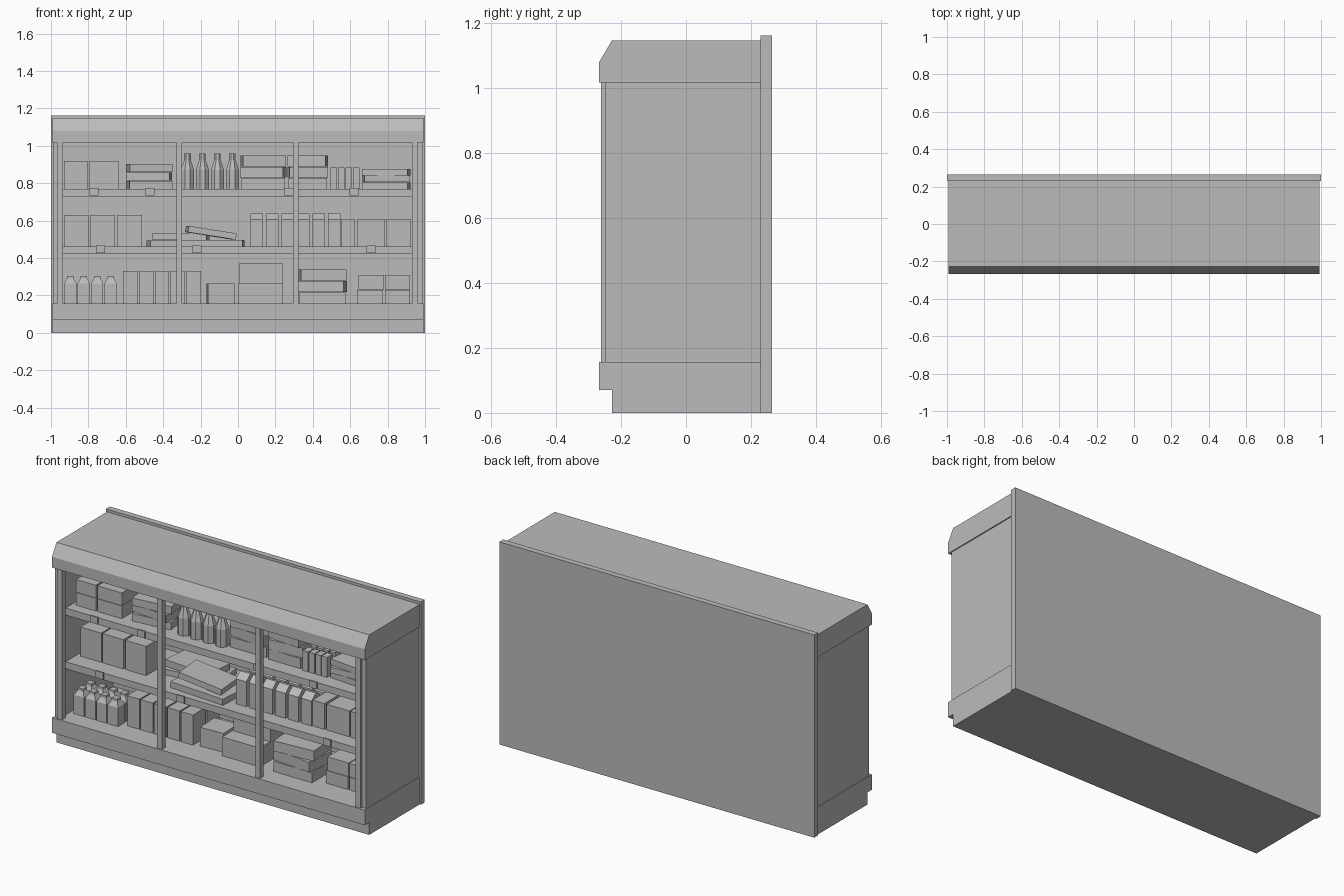
import bpy, bmesh, math
from mathutils import Matrix

cube = bpy.data.objects.get("Cube")
if cube:
    bpy.data.objects.remove(cube, do_unlink=True)

grey = bpy.data.materials.new("plain grey")
grey.use_nodes = True
GREY = (0.5, 0.5, 0.5, 1)
grey.diffuse_color = GREY
grey.node_tree.nodes["Principled BSDF"].inputs["Base Color"].default_value = GREY


def finish(name, bm):
    bmesh.ops.recalc_face_normals(bm, faces=bm.faces)
    mesh = bpy.data.meshes.new(name)
    bm.to_mesh(mesh)
    bm.free()
    mesh.materials.append(grey)
    ob = bpy.data.objects.new(name, mesh)
    bpy.context.collection.objects.link(ob)
    return ob


def box(name, x0, x1, y0, y1, z0, z1, turn=0, tilt=0):
    """Box from limits; turn about z and tilt about y, in degrees."""
    bm = bmesh.new()
    bmesh.ops.create_cube(bm, size=1)
    bmesh.ops.scale(bm, vec=(x1 - x0, y1 - y0, z1 - z0), verts=bm.verts)
    ob = finish(name, bm)
    ob.matrix_world = (Matrix.Translation(((x0 + x1) / 2, (y0 + y1) / 2, (z0 + z1) / 2))
                       @ Matrix.Rotation(math.radians(turn), 4, 'Z')
                       @ Matrix.Rotation(math.radians(tilt), 4, 'Y'))
    return ob


def extrude_x(name, half, profile):
    """Side profile of (y, z) points carried across the width."""
    bm = bmesh.new()
    face = bm.faces.new([bm.verts.new((-half, y, z)) for y, z in profile])
    out = bmesh.ops.extrude_face_region(bm, geom=[face])
    bmesh.ops.translate(bm, vec=(2 * half, 0, 0),
                        verts=[v for v in out["geom"] if isinstance(v, bmesh.types.BMVert)])
    return finish(name, bm)


def loft(name, x, y, width, depth, levels, sides=4):
    """Stacked rings; each level is (z, width factor, depth factor)."""
    bm = bmesh.new()
    r = 0.5 / math.cos(math.pi / sides)
    rings = []
    for z, sx, sy in levels:
        angles = [(i + 0.5) * math.tau / sides for i in range(sides)]
        rings.append([bm.verts.new((x + r * width * sx * math.cos(a),
                                    y + r * depth * sy * math.sin(a), z)) for a in angles])
    for low, high in zip(rings, rings[1:]):
        for i in range(sides):
            j = (i + 1) % sides
            bm.faces.new((low[i], low[j], high[j], high[i]))
    bm.faces.new(rings[0])
    bm.faces.new(rings[-1])
    return finish(name, bm)


# Cabinet shell
BACK, DECK, HOOD = 0.23, 0.157, 1.018
extrude_x("base", 0.993, [(-0.228, 0), (-0.228, 0.07), (-0.268, 0.07), (-0.268, DECK),
                          (BACK, DECK), (BACK, 0)])
extrude_x("hood", 0.993, [(-0.268, HOOD), (-0.268, 1.08), (-0.228, 1.148),
                          (BACK, 1.148), (BACK, HOOD)])
box("back_panel", -1, 1, BACK, 0.265, 0, 1.163)
for side, s in (("left", 1), ("right", -1)):
    a, b = sorted((s * 0.955, s * 0.987))
    box(side + "_wall", a, b, -0.248, BACK, DECK, HOOD)
for i, x in enumerate((-0.95, -0.315, 0.308, 0.945)):
    box(f"front_post_{i}", x - 0.015, x + 0.015, -0.262, -0.23, DECK, HOOD)

# Shelves with price tags on the front edge
MID, TOP = 0.462, 0.77
for label, z, tags in (("middle", MID, (-0.735, -0.22, 0.71)),
                       ("upper", TOP, (-0.47, -0.77, 0.27, 0.62))):
    box(label + "_shelf", -0.956, 0.956, -0.2, BACK, z - 0.04, z)
    for x in tags:
        box(label + "_tag", x - 0.024, x + 0.024, -0.209, -0.2, z - 0.035, z + 0.005)


def stack(name, x0, x1, y0, z, height, count, depth=0.16, turns=(0, 0, 0)):
    for k in range(count):
        box(f"{name}_{k}", x0, x1, y0, y0 + depth, z + k * height,
            z + (k + 1) * height - 0.002, turns[k])


# Upper shelf goods
stack("small_box", -0.93, -0.805, -0.14, TOP, 0.075, 2)
stack("small_box", -0.795, -0.64, -0.14, TOP, 0.075, 2)
stack("flat_box", -0.59, -0.36, -0.12, TOP, 0.045, 3, 0.18, (6, -4, 7))
for i in range(4):
    loft("bottle", -0.27 + i * 0.08, -0.1, 0.07, 0.07,
         [(TOP, 1, 1), (0.87, 1, 1), (0.925, 0.5, 0.5), (0.96, 0.5, 0.5)], 8)
stack("wide_box", 0.02, 0.25, -0.1, TOP, 0.06, 3, 0.17, (0, -6, 5))
stack("wide_box", 0.27, 0.475, -0.11, TOP, 0.06, 3, 0.16, (0, 4, -5))
for i in range(4):
    for y in (-0.12, -0.05):
        box("slim_carton", 0.495 + i * 0.04, 0.53 + i * 0.04, y, y + 0.05, TOP, 0.885)
stack("flat_box", 0.67, 0.915, -0.12, TOP, 0.036, 3, 0.16, (-5, 4, -6))

# Middle shelf goods
for x in (-0.93, -0.79, -0.645):
    box("large_carton", x, x + 0.132, -0.1, 0.03, MID, 0.63)
box("tray", -0.48, -0.13, -0.02, 0.17, MID, 0.495, 6)
box("tray_lid", -0.45, -0.16, -0.02, 0.16, 0.497, 0.535, -5)
box("front_tray", -0.32, 0.03, -0.16, 0.02, MID, 0.497, -4)
box("tilted_tray", -0.275, -0.015, -0.15, 0.03, 0.518, 0.552, 5, 9)
for i in range(6):
    x = 0.1 + i * 0.083
    for y in (-0.07, 0.05):
        loft("gable_carton", x, y, 0.066, 0.09,
             [(MID, 1, 1), (0.605, 1, 1), (0.637, 1, 0.15)])
for x0, x1 in ((0.55, 0.625), (0.64, 0.785), (0.79, 0.925)):
    box("large_carton", x0, x1, -0.11, 0.03, MID, 0.61)

# Bottom deck goods
for i in range(4):
    for y in (-0.13, -0.055):
        loft("milk_carton", -0.897 + i * 0.072, y, 0.065, 0.065,
             [(DECK, 1, 1), (0.265, 1, 1), (0.29, 0.55, 0.55), (0.305, 0.55, 0.55)])
for i in range(5):
    x = -0.615 + i * 0.085
    for y in (-0.126, 0.0):
        box("tall_carton", x, x + 0.077, y, y + 0.115, DECK, 0.33)
box("low_box", -0.165, -0.02, -0.11, 0.03, DECK, 0.265, 3)
box("crate_lower", 0.0, 0.24, -0.145, 0.04, DECK, 0.265)
box("crate_upper", 0.005, 0.24, -0.05, 0.12, 0.265, 0.372)
stack("parcel", 0.33, 0.575, -0.15, DECK, 0.061, 3, 0.18, (0, -6, 4))
for x0, x1, z0, z1 in ((0.635, 0.775, DECK, 0.23), (0.785, 0.92, DECK, 0.23),
                       (0.645, 0.78, 0.232, 0.31), (0.785, 0.92, 0.232, 0.31)):
    box("cube_box", x0, x1, -0.11, 0.04, z0, z1)
